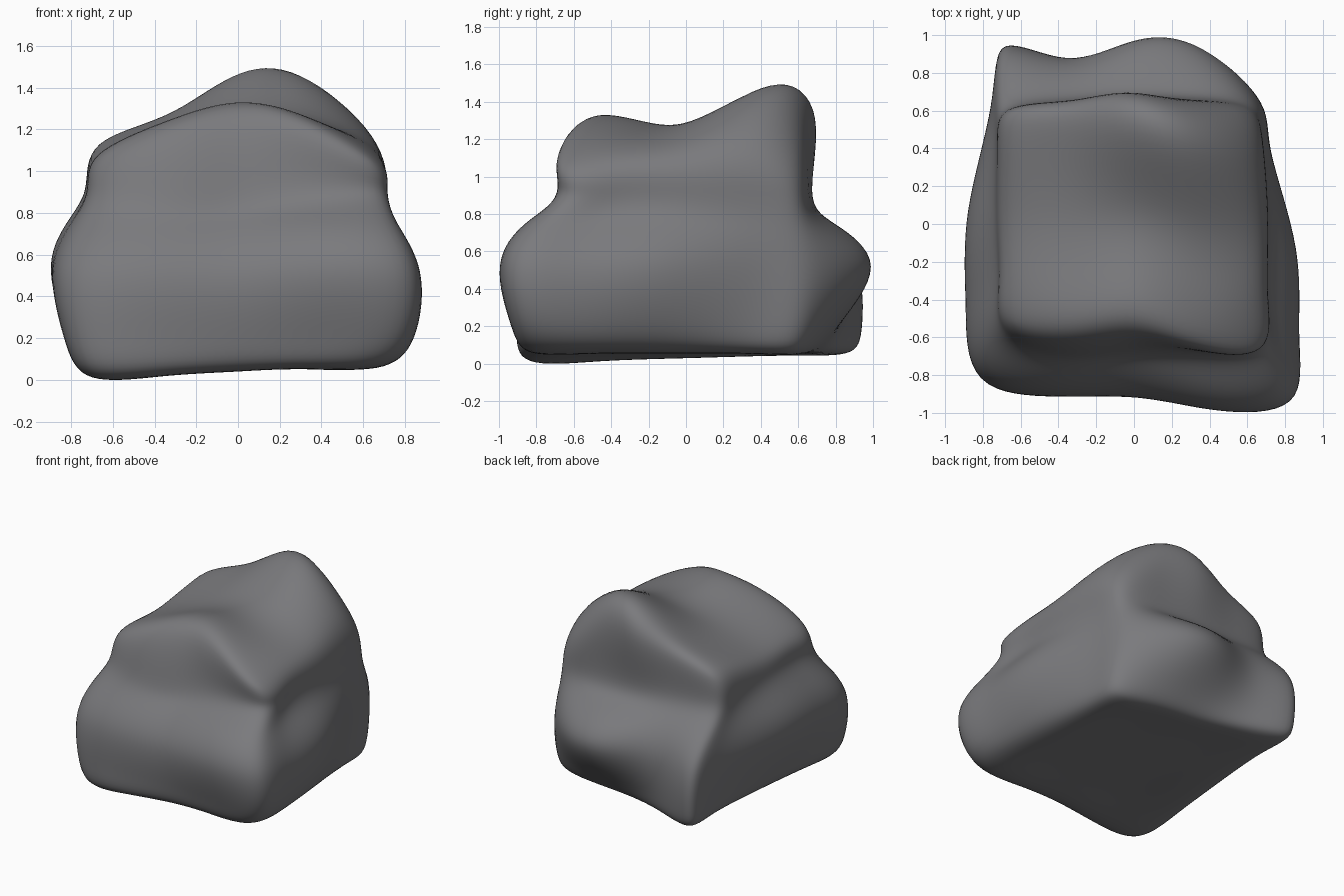
import bpy, bmesh
from mathutils import Vector

if "Cube" in bpy.data.objects:
    bpy.data.objects.remove(bpy.data.objects["Cube"])

# Boulder: a box grid whose sides are pushed in and out by small tables, then smoothed
U = [0, .25, .5, .75, 1]          # left to right
V = [0, .22, .5, .83, 1]          # front to back
LEVELS = [.05, .2, .52, .75, .91, None]

# one row per level, bottom to top; depth of front/back, left to right
FRONT = [[-.81, -.84, -.81, -.82, -.81],
         [-.83, -.90, -.89, -.91, -.90],
         [-.79, -.90, -.91, -.99, -.94],
         [-.66, -.76, -.75, -.84, -.82],
         [-.58, -.69, -.67, -.67, -.65],
         [-.53, -.58, -.56, -.65, -.68]]
BACK = [[.88, .78, .70, .66, .59],
        [.94, .85, .81, .78, .64],
        [.92, .86, .98, .97, .67],
        [.73, .76, .79, .76, .64],
        [.61, .65, .67, .66, .62],
        [.61, .64, .70, .64, .60]]
# width of left/right, front to back
LEFT = [[-.69, -.69, -.65, -.63, -.64],
        [-.79, -.81, -.78, -.71, -.68],
        [-.82, -.89, -.89, -.75, -.69],
        [-.73, -.80, -.82, -.74, -.68],
        [-.68, -.71, -.73, -.72, -.67],
        [-.65, -.67, -.67, -.67, -.64]]
RIGHT = [[.64, .67, .64, .63, .60],
         [.79, .83, .80, .71, .66],
         [.83, .86, .87, .71, .65],
         [.73, .74, .75, .69, .62],
         [.68, .70, .71, .68, .60],
         [.65, .66, .66, .63, .55]]
# height of the top, rows front to back
TOP = [[1.07, 1.21, 1.28, 1.22, 1.03],
       [1.08, 1.22, 1.31, 1.25, 1.10],
       [1.07, 1.19, 1.27, 1.27, 1.12],
       [1.13, 1.24, 1.46, 1.46, 1.18],
       [1.11, 1.22, 1.30, 1.31, 1.08]]


def lerp(a, b, t):
    return a + (b - a) * t


def point(i, j, k):
    x = lerp(LEFT[k][j], RIGHT[k][j], U[i])
    y = lerp(FRONT[k][i], BACK[k][i], V[j])
    if k == 5:
        z = TOP[j][i]
    elif k == 0:
        z = .06 - .05 * max(0, 1 - 1.4 * U[i]) * (1 - V[j])
    else:
        z = LEVELS[k]
    return Vector((x, y, z))


bm = bmesh.new()
verts = {}


def quad(*keys):
    for key in keys:
        if key not in verts:
            verts[key] = bm.verts.new(point(*key))
    bm.faces.new([verts[key] for key in keys])


for a in range(4):
    for b in range(4):            # bottom and top
        for k in (0, 5):
            quad((a, b, k), (a + 1, b, k), (a + 1, b + 1, k), (a, b + 1, k))
    for k in range(5):            # four sides
        for s in (0, 4):
            quad((a, s, k), (a + 1, s, k), (a + 1, s, k + 1), (a, s, k + 1))
            quad((s, a, k), (s, a + 1, k), (s, a + 1, k + 1), (s, a, k + 1))
bmesh.ops.recalc_face_normals(bm, faces=bm.faces[:])
for f in bm.faces:
    f.smooth = True
mesh = bpy.data.meshes.new("boulder")
bm.to_mesh(mesh)
bm.free()
boulder = bpy.data.objects.new("boulder", mesh)
bpy.context.collection.objects.link(boulder)

sub = boulder.modifiers.new("smooth", 'SUBSURF')
sub.levels = sub.render_levels = 3

# Push the cage outward so the smoothed surface passes through the table points
target = [v.co.copy() for v in mesh.vertices]
for step in range(3):
    bpy.context.view_layer.update()
    smooth = boulder.evaluated_get(bpy.context.evaluated_depsgraph_get())
    got = [smooth.data.vertices[n].co.copy() for n in range(len(target))]
    for v, t, g in zip(mesh.vertices, target, got):
        v.co += (t - g) * .85
    mesh.update()
    boulder.update_tag()

# Rest the lowest point on the ground
bpy.context.view_layer.update()
smooth = boulder.evaluated_get(bpy.context.evaluated_depsgraph_get())
low = min(v.co.z for v in smooth.data.vertices)
for v in mesh.vertices:
    v.co.z -= low

stone = bpy.data.materials.new("grey stone")
stone.diffuse_color = (.195, .195, .205, 1)
stone.use_nodes = True
stone.node_tree.nodes["Principled BSDF"].inputs["Base Color"].default_value = stone.diffuse_color
mesh.materials.append(stone)
